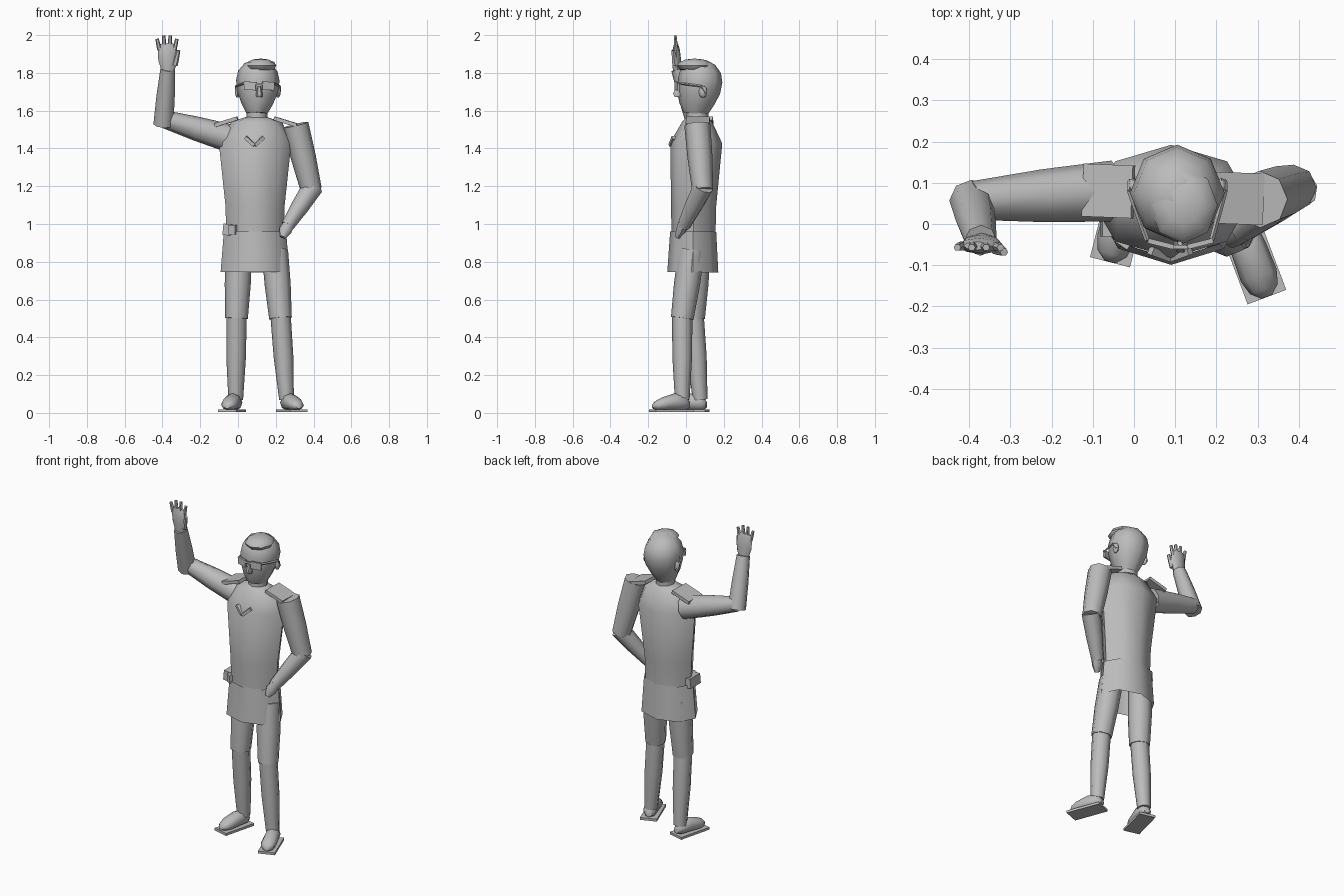
import bpy, bmesh, math
from mathutils import Vector, Matrix

cube = bpy.data.objects.get("Cube")
if cube:
    bpy.data.objects.remove(cube)

grey = bpy.data.materials.new("plain_grey")
grey.use_nodes = True
grey.diffuse_color = (0.5, 0.5, 0.5, 1)
grey.node_tree.nodes["Principled BSDF"].inputs["Base Color"].default_value = (0.5, 0.5, 0.5, 1)


def finish(name, bm, angle=None):
    bmesh.ops.recalc_face_normals(bm, faces=bm.faces)
    mesh = bpy.data.meshes.new(name)
    bm.to_mesh(mesh)
    bm.free()
    mesh.materials.append(grey)
    ob = bpy.data.objects.new(name, mesh)
    bpy.context.collection.objects.link(ob)
    if angle:
        bpy.ops.object.select_all(action="DESELECT")
        ob.select_set(True)
        bpy.context.view_layer.objects.active = ob
        bpy.ops.object.shade_smooth_by_angle(angle=math.radians(angle))
    return ob


def tube(name, rings, sides=8, angle=50, caps=True):
    """Loft through rings of (centre, half width, half depth)."""
    d = (Vector(rings[-1][0]) - Vector(rings[0][0])).normalized()
    ref = Vector((0, 1, 0)) if abs(d.z) > 0.6 else Vector((0, 0, 1))
    u = d.cross(ref).normalized()
    v = u.cross(d)
    bm = bmesh.new()
    loops = []
    for c, ru, rv in rings:
        turns = [2 * math.pi * i / sides for i in range(sides)]
        loops.append([bm.verts.new(Vector(c) + u * ru * math.cos(t) + v * rv * math.sin(t)) for t in turns])
    for a, b in zip(loops, loops[1:]):
        for i in range(sides):
            j = (i + 1) % sides
            bm.faces.new((a[i], a[j], b[j], b[i]))
    if caps:
        bm.faces.new(loops[0])
        bm.faces.new(loops[-1])
    return finish(name, bm, angle)


def column(name, rows, **kw):
    """Upright loft from rows of (x, y, z, half width, half depth)."""
    return tube(name, [((x, y, z), rx, ry) for x, y, z, rx, ry in rows], **kw)


def limb(name, a, ra, b, rb, bulge=1.06, **kw):
    a, b = Vector(a), Vector(b)
    r = (ra + rb) / 2 * bulge
    return tube(name, [(a, ra, ra), (a.lerp(b, 0.5), r, r), (b, rb, rb)], **kw)


def box(name, centre, size, rot=(0, 0, 0)):
    bm = bmesh.new()
    bmesh.ops.create_cube(bm, size=1)
    turn = Matrix.Identity(4)
    for axis, r in zip("XYZ", rot):
        turn = Matrix.Rotation(r, 4, axis) @ turn
    bm.transform(Matrix.Translation(centre) @ turn @ Matrix.Diagonal((*size, 1)))
    return finish(name, bm)


def ball(name, centre, size, seg=8):
    bm = bmesh.new()
    bmesh.ops.create_uvsphere(bm, u_segments=seg, v_segments=6, radius=1)
    bm.transform(Matrix.Translation(centre) @ Matrix.Diagonal((*size, 1)))
    return finish(name, bm, 50)


# Torso and skirt
column("torso", [(0.09, 0.04, 0.9, 0.15, 0.115), (0.09, 0.04, 1.1, 0.157, 0.12),
                 (0.09, 0.055, 1.43, 0.192, 0.137), (0.1, 0.06, 1.54, 0.135, 0.08),
                 (0.1, 0.06, 1.565, 0.06, 0.055)])
column("skirt", [(0.09, 0.036, 0.745, 0.182, 0.135), (0.09, 0.038, 0.96, 0.165, 0.122)], caps=False)
box("hip_pocket", (-0.055, 0.02, 0.97), (0.05, 0.1, 0.06), (0, 0.1, 0))
box("belt_pouch", (-0.022, -0.035, 0.97), (0.04, 0.04, 0.05), (0, 0, -0.6))

# Chest chevron
for side, label in ((-1, "right"), (1, "left")):
    box("chevron_" + label, (0.088 + side * 0.024, -0.073, 1.437), (0.065, 0.02, 0.018),
        (0, -side * 0.7, side * 0.35))

# Legs, shoes and soles
legs = {
    "right": ((0.005, 0.06, 0.86), (-0.008, 0.04, 0.5), (-0.012, 0.075, 0.07), (-0.032, 0.01), -0.25),
    "left": ((0.195, 0.03, 0.86), (0.225, -0.02, 0.5), (0.257, -0.02, 0.07), (0.285, -0.078), 0.36),
}
for label, (hip, knee, ankle, foot, turn) in legs.items():
    limb(label + "_thigh", hip, 0.07, knee, 0.06)
    limb(label + "_shin", Vector(knee) + Vector((0, 0, 0.02)), 0.054, ankle, 0.039, bulge=1.12)
    toe = Vector((math.sin(turn), -math.cos(turn), 0))
    mid = Vector((*foot, 0))
    rows = [(-0.1, 0.02, 0.045, 0.02), (-0.075, 0.038, 0.055, 0.042), (-0.02, 0.044, 0.058, 0.046),
            (0.05, 0.046, 0.047, 0.035), (0.085, 0.036, 0.04, 0.025), (0.105, 0.014, 0.034, 0.012)]
    tube(label + "_shoe", [(mid + toe * t + Vector((0, 0, z)), w, h) for t, w, z, h in rows])
    box(label + "_sole", (*foot, 0.011), (0.1, 0.212, 0.015), (0, 0, turn))

# Raised right arm
elbow, wrist = Vector((-0.39, 0.057, 1.555)), Vector((-0.372, -0.04, 1.82))
limb("right_upper_arm", (-0.05, 0.08, 1.455), 0.074, elbow, 0.047)
limb("right_forearm", elbow - Vector((0.005, 0, 0.03)), 0.053, wrist, 0.039)
column("right_palm", [(-0.37, -0.045, 1.81, 0.034, 0.024), (-0.37, -0.05, 1.87, 0.052, 0.024),
                      (-0.375, -0.052, 1.93, 0.05, 0.018), (-0.38, -0.053, 1.955, 0.034, 0.01)])
for i in range(4):
    x = -0.415 + i * 0.026
    spread = (i - 1.5) * 0.009
    limb("right_finger_%d" % (i + 1), (x, -0.053, 1.92), 0.012,
         (x + spread, -0.057, 1.98 + 0.018 * (i in (1, 2))), 0.009, sides=6)
limb("right_thumb", (-0.335, -0.058, 1.84), 0.016, (-0.315, -0.068, 1.92), 0.01, sides=6)

# Left arm resting on the hip
elbow, wrist = Vector((0.388, 0.088, 1.18)), Vector((0.262, -0.012, 0.99))
limb("left_upper_arm", (0.305, 0.06, 1.525), 0.069, elbow, 0.056)
limb("left_forearm", elbow + Vector((0.01, 0.005, 0.02)), 0.055, wrist, 0.035)
tube("left_hand", [(wrist + Vector((0.01, 0, 0.015)), 0.03, 0.03),
                   ((0.25, -0.028, 0.965), 0.034, 0.026), ((0.237, -0.045, 0.93), 0.016, 0.014)])

# Shoulder boards
box("right_shoulder_board", (-0.062, 0.08, 1.541), (0.125, 0.128, 0.02), (0, -0.3, -0.04))
box("left_shoulder_board", (0.252, 0.062, 1.541), (0.125, 0.125, 0.02), (0, 0.3, -0.04))

# Head, hair, ears and nose
column("neck", [(0.1, 0.06, 1.53, 0.056, 0.058), (0.1, 0.06, 1.63, 0.056, 0.058)])
column("head", [(0.1, 0.05, 1.585, 0.056, 0.065), (0.102, 0.055, 1.635, 0.083, 0.092),
                (0.104, 0.068, 1.7, 0.108, 0.113), (0.105, 0.075, 1.76, 0.115, 0.118),
                (0.105, 0.078, 1.81, 0.104, 0.108), (0.105, 0.08, 1.85, 0.07, 0.075),
                (0.105, 0.08, 1.87, 0.025, 0.03)])
ball("hair_tuft", (0.12, 0.045, 1.838), (0.083, 0.092, 0.038))
for side, label in ((-1, "right"), (1, "left")):
    ball(label + "_ear", (0.105 + side * 0.107, 0.09, 1.7), (0.014, 0.022, 0.032))
column("nose", [(0.113, -0.045, 1.672, 0.016, 0.018), (0.113, -0.048, 1.69, 0.018, 0.024),
                (0.112, -0.04, 1.73, 0.008, 0.012)], sides=6)

# Glasses
for side, label in ((-1, "right"), (1, "left")):
    box(label + "_lens", (0.112 + side * 0.048, -0.048, 1.731), (0.064, 0.012, 0.044), (0, 0.05, side * 0.25))
    hinge = Vector((0.11 + side * 0.078, -0.04, 1.745))
    bend = Vector((0.105 + side * 0.116, 0.08, 1.73))
    limb(label + "_temple", hinge, 0.006, bend, 0.006, sides=4)
    limb(label + "_temple_hook", bend, 0.006, bend + Vector((0, 0.025, -0.04)), 0.005, sides=4)
box("glasses_bridge", (0.112, -0.056, 1.741), (0.04, 0.01, 0.012))
